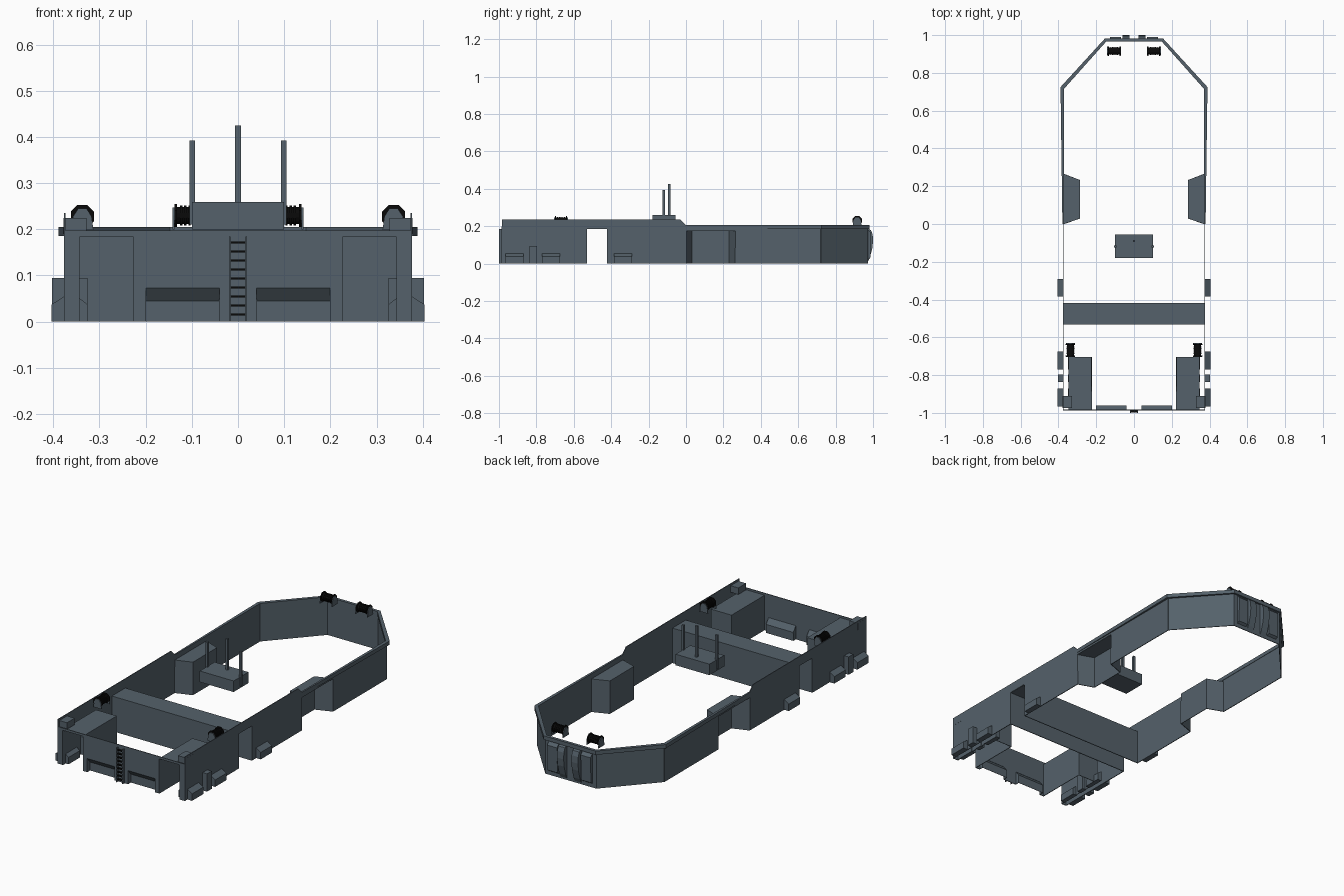
import bpy
import bmesh
from math import pi, cos, sin
from mathutils import Vector

cube = bpy.data.objects.get("Cube")
if cube:
    bpy.data.objects.remove(cube, do_unlink=True)


def material(name, color):
    mat = bpy.data.materials.new(name)
    mat.use_nodes = True
    mat.diffuse_color = color
    mat.node_tree.nodes["Principled BSDF"].inputs["Base Color"].default_value = color
    return mat


grey = material("slate grey", (0.09, 0.12, 0.145, 1))
black = material("black", (0.003, 0.003, 0.003, 1))

X, Y, Z = Vector((1, 0, 0)), Vector((0, 1, 0)), Vector((0, 0, 1))


def finish(name, bm, mat):
    bmesh.ops.remove_doubles(bm, verts=bm.verts, dist=0.0001)
    bmesh.ops.recalc_face_normals(bm, faces=bm.faces)
    mesh = bpy.data.meshes.new(name)
    bm.to_mesh(mesh)
    bm.free()
    mesh.materials.append(mat)
    obj = bpy.data.objects.new(name, mesh)
    bpy.context.scene.collection.objects.link(obj)
    return obj


def sheet(name, faces, thickness=0.004):
    """Thin plating made from a few flat polygons."""
    bm = bmesh.new()
    for face in faces:
        bm.faces.new([bm.verts.new(p) for p in face])
    obj = finish(name, bm, grey)
    solid = obj.modifiers.new("plating", 'SOLIDIFY')
    solid.thickness = thickness
    solid.offset = 0
    return obj


def strip(path, low, high):
    """Upright wall faces along a plan path."""
    return [[(*a, low), (*b, low), (*b, high), (*a, high)]
            for a, b in zip(path, path[1:])]


def prism(name, outline, sweep, mat=grey):
    """Closed outline swept along a vector."""
    bm = bmesh.new()
    face = bm.faces.new([bm.verts.new(p) for p in outline])
    result = bmesh.ops.extrude_face_region(bm, geom=[face], use_keep_orig=True)
    moved = [v for v in result["geom"] if isinstance(v, bmesh.types.BMVert)]
    bmesh.ops.translate(bm, verts=moved, vec=sweep)
    return finish(name, bm, mat)


def box(name, low, high, mat=grey):
    (a, b, c), (d, e, f) = low, high
    return prism(name, [(a, b, c), (d, b, c), (d, e, c), (a, e, c)], Z * (f - c), mat)


def disc(name, center, axis, across, radius, length, sides, mat):
    ring = [center - axis * length / 2
            + across * radius * cos(2 * pi * (i + 0.5) / sides)
            + Z * radius * sin(2 * pi * (i + 0.5) / sides) for i in range(sides)]
    return prism(name, ring, axis * length, mat)


def winch(name, center, axis, across):
    # Ribbed rope drum between two flanges
    disc(name + "_drum", center, axis, across, 0.019, 0.06, 12, black)
    for i in range(-2, 3):
        disc(name + "_rope", center + axis * i * 0.009, axis, across, 0.022, 0.005, 12, black)
    for end in (-1, 1):
        disc(name + "_flange", center + axis * end * 0.03, axis, across, 0.027, 0.005, 8, black)
        # Arched end bracket standing on the deck
        start = center + axis * end * 0.033
        shape = [(-0.024, -0.03), (0.024, -0.03), (0.02, 0), (0.009, 0.017),
                 (-0.009, 0.017), (-0.02, 0)]
        prism(name + "_bracket", [start + across * u + Z * v for u, v in shape],
              axis * end * 0.004)


side, stern, bow = 0.375, -0.985, 0.97
tall, rail, deck = 0.235, 0.205, 0.185
shoulder, nose = 0.72, 0.15
gate_a, gate_b = -0.53, -0.42
SIDES = (("left", 1), ("right", -1))

# Side walls with gate opening and pocket opening
wall = [(stern, 0), (gate_a, 0), (gate_a, deck), (gate_b, deck), (gate_b, 0),
        (0, 0), (0, 0.175), (0.265, 0.175), (0.265, 0), (shoulder, 0),
        (shoulder, rail), (0, rail), (-0.03, tall), (stern, tall)]
for label, s in SIDES:
    sheet(label + "_side_wall", [[(s * side, y, z) for y, z in wall]])

# Bow walls
bow_path = [(side, shoulder), (nose, bow), (-nose, bow), (-side, shoulder)]
sheet("bow_wall", strip(bow_path, 0, rail))

# Raised rim around the bow half
outer = [(0.379, 0), (0.389, 0.725), (0.154, 0.982)]
inner = [(0.371, 0), (0.371, 0.715), (0.147, 0.966)]
for label, s in SIDES:
    for i in range(2):
        quad = [outer[i], outer[i + 1], inner[i + 1], inner[i]]
        prism(label + "_rim", [(s * x, y, deck) for x, y in quad], Z * (rail - deck))
box("bow_rim", (-0.154, 0.966, deck), (0.154, 0.982, rail))

# Inset side pockets
pocket = [(side, 0), (0.288, 0.03), (0.288, 0.232), (side, 0.265)]
for label, s in SIDES:
    plan = [(s * x, y) for x, y in pocket]
    sheet(label + "_pocket", strip(plan, 0, 0.175) + [[(*p, 0.175) for p in plan]])

# Cross tunnel joining both gates
tunnel = [(gate_a, 0), (gate_a, deck), (gate_b, deck), (gate_b, 0)]
sheet("cross_tunnel", [[(-side, *a), (side, *a), (side, *b), (-side, *b)]
                       for a, b in zip(tunnel, tunnel[1:])])

# Stern wall with notches for the two bays and the two steps
half = [(0.04, 0), (0.04, 0.073), (0.2, 0.073), (0.2, 0), (0.225, 0),
        (0.225, deck), (0.345, deck), (0.345, 0), (side, 0), (side, 0.197)]
stern_outline = half + [(-x, z) for x, z in reversed(half)]
sheet("stern_wall", [[(x, stern, z) for x, z in stern_outline]])

for label, s in SIDES:
    # Open stern bay
    plan = [(s * 0.225, stern), (s * 0.225, -0.705), (s * 0.345, -0.705), (s * 0.345, stern)]
    sheet(label + "_stern_bay", strip(plan, 0, deck) + [[(*p, deck) for p in plan]])

    # Stern step recess with sloping hood
    a, b, back = s * 0.04, s * 0.2, -0.962
    hood = [(stern, 0.073), (back, 0.045), (back, 0), (stern, 0)]
    sheet(label + "_step_recess", [
        [(a, stern, 0.073), (b, stern, 0.073), (b, back, 0.045), (a, back, 0.045)],
        [(a, back, 0.045), (b, back, 0.045), (b, back, 0), (a, back, 0)],
        [(a, y, z) for y, z in hood], [(b, y, z) for y, z in hood]], 0.002)

    # Stern corner block
    box(label + "_corner_block", (s * 0.328, -0.975, 0.19), (s * 0.378, -0.91, 0.225))

    # Sloped fenders and tall posts along the side, doubled inside the bays
    low = [(0, 0), (0.029, 0), (0.029, 0.037), (0, 0.056)]
    post = [(0, 0), (0.028, 0), (0.028, 0.095), (0, 0.095)]
    fittings = [("fender", low, -0.965, -0.87), ("post", post, -0.837, -0.797),
                ("fender", low, -0.77, -0.675), ("fender", low, -0.385, -0.29)]
    for kind, shape, y0, y1 in fittings:
        prism(label + "_outer_" + kind,
              [(s * (side + u), y0, z) for u, z in shape], Y * (y1 - y0))
        if y1 < gate_a:
            prism(label + "_inner_" + kind,
                  [(s * (0.35 - u * 0.85), y0, z) for u, z in shape], Y * (y1 - y0))

    # Bow push pads: a flat outer pad and a bowed inner pad
    flat = [(bow, 0.02), (0.985, 0.03), (0.989, 0.165), (bow, 0.185)]
    bowed = [(bow, 0.005), (0.982, 0.03), (0.996, 0.08), (1, 0.12),
             (0.998, 0.155), (0.989, 0.178), (bow, 0.19)]
    prism(label + "_outer_pad", [(s * 0.07, y, z) for y, z in flat], X * s * 0.058)
    prism(label + "_inner_pad", [(s * 0.023, y, z) for y, z in bowed], X * s * 0.039)

    # Winches
    winch(label + "_bow_winch", Vector((s * 0.105, 0.915, 0.23)), X, Y)
    winch(label + "_stern_winch", Vector((s * 0.337, -0.668, 0.228)), Y, X)

    # Side masts
    box(label + "_mast", (s * 0.093, -0.125, 0.21), (s * 0.105, -0.113, 0.392))

# Central housing and main mast
box("housing", (-0.1, -0.18, 0.2), (0.1, -0.055, 0.259))
box("main_mast", (-0.006, -0.096, 0.25), (0.006, -0.084, 0.425))

# Stern ladder
for label, s in SIDES:
    box(label + "_ladder_rail", (s * 0.016, -1, 0), (s * 0.02, stern, 0.184))
for i in range(9):
    z = 0.013 + i * 0.0195
    box("ladder_rung", (-0.016, -0.998, z), (0.016, stern, z + 0.005), black)
